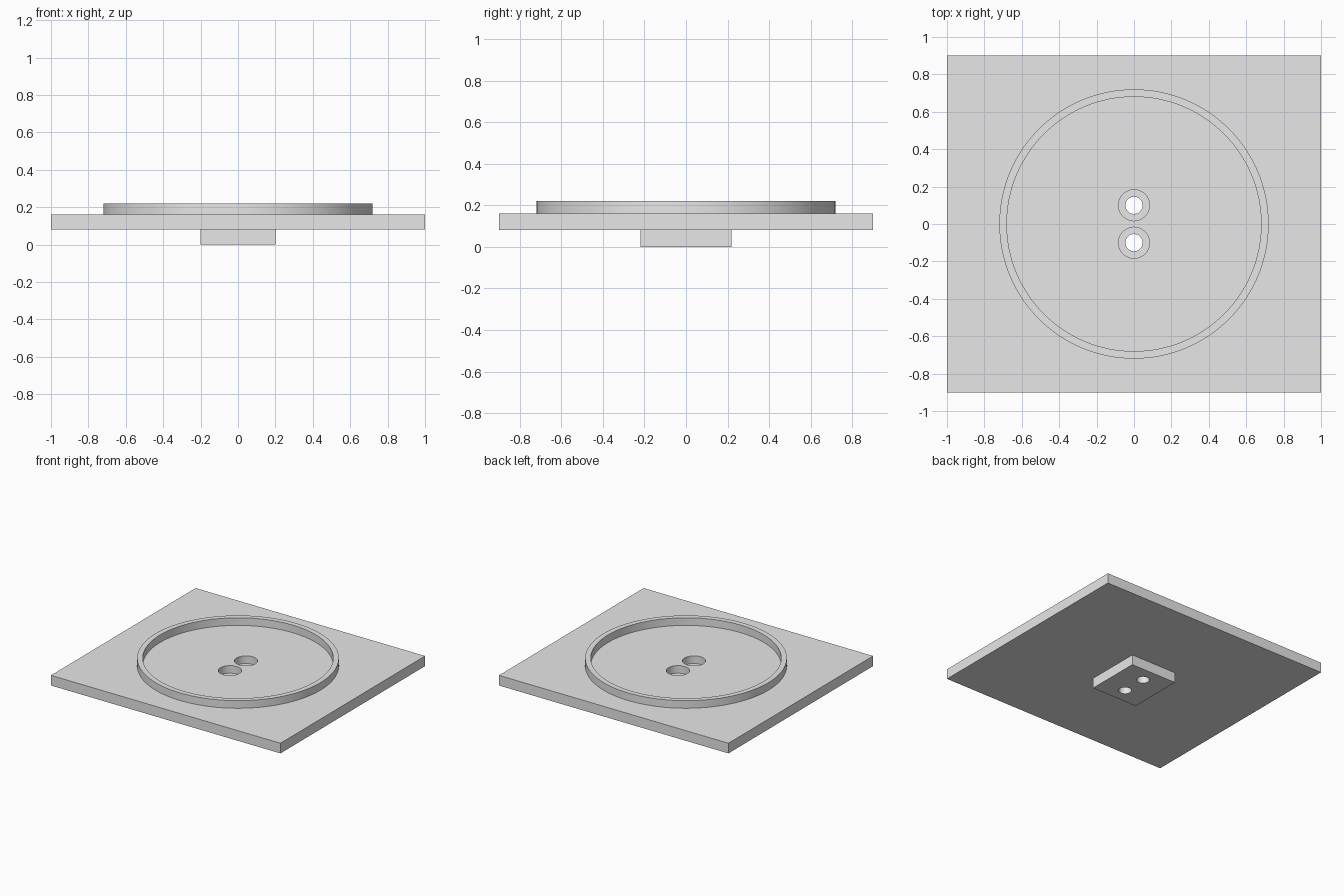
import bpy
import bmesh
import math
from mathutils import Matrix

default_cube = bpy.data.objects.get("Cube")
if default_cube:
    bpy.data.objects.remove(default_cube, do_unlink=True)

# Single grey material
grey = bpy.data.materials.new("light_grey")
grey.use_nodes = True
grey.diffuse_color = (0.8, 0.8, 0.8, 1)
grey.node_tree.nodes["Principled BSDF"].inputs["Base Color"].default_value = grey.diffuse_color


def add_object(name, bm):
    bmesh.ops.recalc_face_normals(bm, faces=bm.faces)
    mesh = bpy.data.meshes.new(name)
    bm.to_mesh(mesh)
    bm.free()
    mesh.materials.append(grey)
    obj = bpy.data.objects.new(name, mesh)
    bpy.context.collection.objects.link(obj)
    return obj


def box(name, width, depth, bottom, top):
    bm = bmesh.new()
    place = Matrix.Translation((0, 0, (bottom + top) / 2))
    bmesh.ops.create_cube(bm, size=1, matrix=place @ Matrix.Diagonal((width, depth, top - bottom, 1)))
    return add_object(name, bm)


def lathe(name, profile, steps, y=0):
    """Revolve a closed (radius, height) profile around a vertical axis."""
    bm = bmesh.new()
    verts = [bm.verts.new((r, 0, z)) for r, z in profile]
    edges = [bm.edges.new((a, b)) for a, b in zip(verts, verts[1:] + verts[:1])
             if a.co.x > 0 or b.co.x > 0]
    bmesh.ops.spin(bm, geom=verts + edges, cent=(0, 0, 0), axis=(0, 0, 1),
                   angle=math.tau, steps=steps)
    bmesh.ops.remove_doubles(bm, verts=bm.verts, dist=1e-5)
    bmesh.ops.translate(bm, verts=bm.verts, vec=(0, y, 0))
    return add_object(name, bm)


def combine(target, tool, operation):
    mod = target.modifiers.new(operation.lower(), "BOOLEAN")
    mod.object, mod.operation, mod.solver = tool, operation, "EXACT"
    bpy.context.view_layer.update()
    evaluated = target.evaluated_get(bpy.context.evaluated_depsgraph_get())
    result = bpy.data.meshes.new_from_object(evaluated)
    target.modifiers.clear()
    target.data = result
    bpy.data.objects.remove(tool, do_unlink=True)


# Plate with the mounting block underneath
plate = box("base_plate", 2, 1.8, 0.08, 0.16)
combine(plate, box("mounting_block", 0.4, 0.44, 0, 0.09), "UNION")

# Two counterbored screw holes
hole = [(0, -0.05), (0.046, -0.05), (0.046, 0.1), (0.083, 0.1), (0.083, 0.3), (0, 0.3)]
for y in (-0.1, 0.1):
    combine(plate, lathe("screw_hole_cutter", hole, 48, y), "DIFFERENCE")

# Raised circular rim on the plate
rim = lathe("circular_rim", [(0.68, 0.16), (0.72, 0.16), (0.72, 0.22), (0.68, 0.22)], 128)

for obj in (plate, rim):
    bpy.ops.object.select_all(action="DESELECT")
    obj.select_set(True)
    bpy.context.view_layer.objects.active = obj
    bpy.ops.object.shade_smooth_by_angle(angle=math.radians(30))
